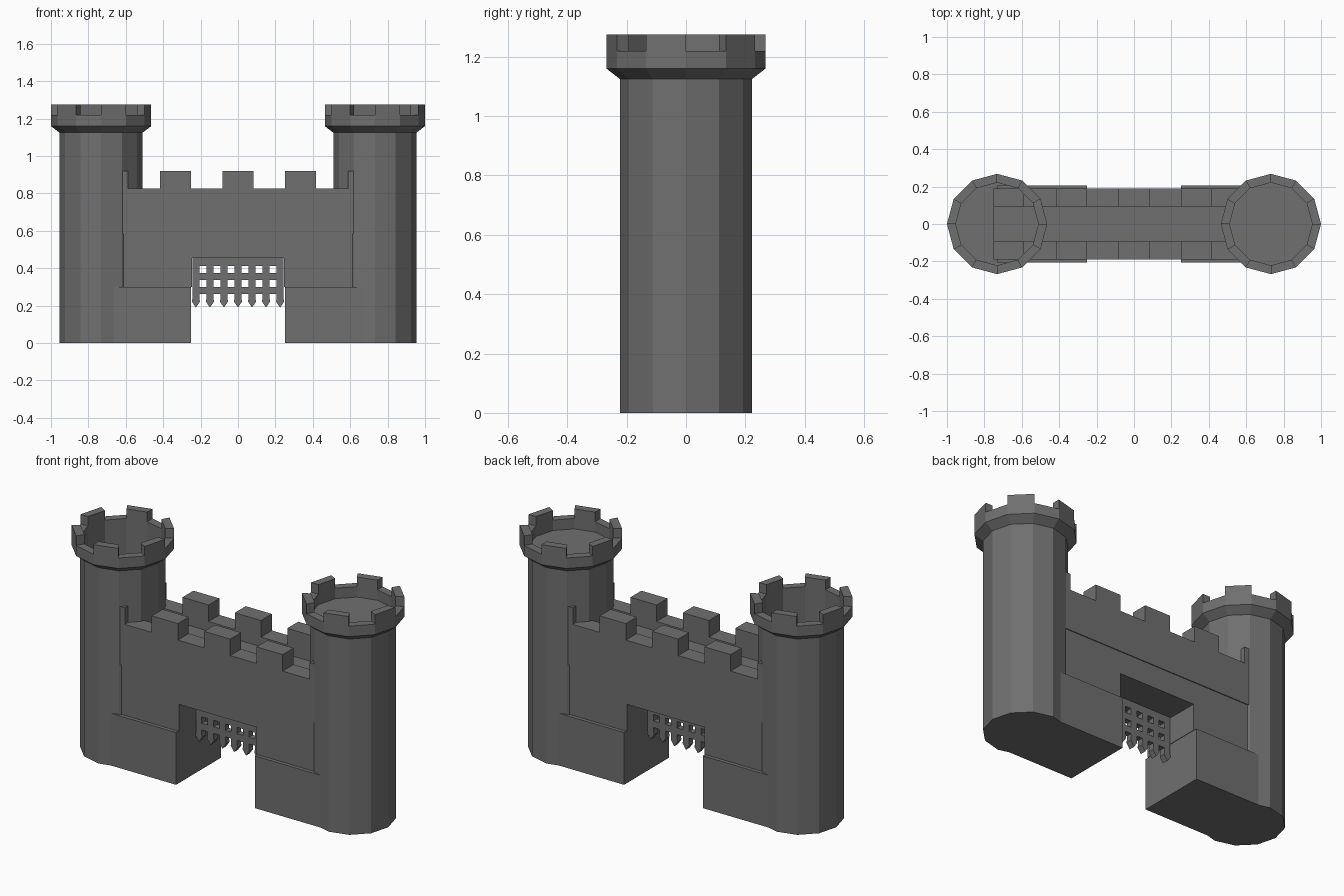
import bpy
import bmesh
from math import cos, sin, radians

default = bpy.data.objects.get("Cube")
if default:
    bpy.data.objects.remove(default, do_unlink=True)

stone = bpy.data.materials.new("dark grey stone")
stone.use_nodes = True
GREY = (0.16, 0.16, 0.16, 1)
stone.diffuse_color = GREY
stone.node_tree.nodes["Principled BSDF"].inputs["Base Color"].default_value = GREY


def finish(name, bm):
    bmesh.ops.recalc_face_normals(bm, faces=bm.faces)
    mesh = bpy.data.meshes.new(name)
    bm.to_mesh(mesh)
    bm.free()
    mesh.materials.append(stone)
    obj = bpy.data.objects.new(name, mesh)
    bpy.context.collection.objects.link(obj)
    return obj


def add_prism(bm, outline, y0, y1):
    """Extrude an x-z outline from y0 to y1."""
    front = [bm.verts.new((x, y0, z)) for x, z in outline]
    back = [bm.verts.new((x, y1, z)) for x, z in outline]
    bm.faces.new(front)
    bm.faces.new(back[::-1])
    n = len(outline)
    for i in range(n):
        j = (i + 1) % n
        bm.faces.new((front[i], back[i], back[j], front[j]))


def rect(x0, x1, z0, z1):
    return [(x0, z0), (x1, z0), (x1, z1), (x0, z1)]


def prism(name, outline, y0, y1):
    bm = bmesh.new()
    add_prism(bm, outline, y0, y1)
    return finish(name, bm)


# Towers: twelve-sided shaft with a flared, crenellated head
SIDES = 12
SHAFT, HEAD, INNER = 0.2225, 0.268, 0.221
NECK, FLARE, RIM, TOP = 1.125, 1.16, 1.22, 1.275


def corner(bm, cx, r, i, z):
    a = radians(360 / SIDES * i)
    return bm.verts.new((cx + r * cos(a), r * sin(a), z))


def tower(name, cx, has_floor):
    bm = bmesh.new()
    profile = [(SHAFT, 0), (SHAFT, NECK), (HEAD, FLARE), (HEAD, RIM),
               (INNER, RIM), (INNER, FLARE)]
    if not has_floor:
        profile.append((INNER, NECK))
    rings = [[corner(bm, cx, r, i, z) for i in range(SIDES)] for r, z in profile]
    for low, high in zip(rings, rings[1:]):
        for i in range(SIDES):
            j = (i + 1) % SIDES
            bm.faces.new((low[i], low[j], high[j], high[i]))
    bm.faces.new(rings[0][::-1])
    if has_floor:
        bm.faces.new(rings[-1])
    # Merlons on every other side
    for i in range(1, SIDES, 2):
        low, high = [[corner(bm, cx, r, k, z) for r, k in
                      ((INNER, i), (HEAD, i), (HEAD, i + 1), (INNER, i + 1))]
                     for z in (RIM, TOP)]
        bm.faces.new(high)
        for a in range(4):
            b = (a + 1) % 4
            bm.faces.new((low[a], low[b], high[b], high[a]))
    return finish(name, bm)


tower("left_tower", 0.732, True)
tower("right_tower", -0.732, False)

# Plinths either side of the gateway
END, GATE, ARCH, STEP, COURSE = 0.75, 0.247, 0.455, 0.3, 0.585
prism("left_plinth", rect(0.25, 0.73, 0, STEP), -0.205, 0.205)
prism("right_plinth", rect(-0.73, -0.25, 0, STEP), -0.205, 0.205)

# Lower wall bridging the gateway
prism("lower_wall", [(-END, STEP), (-GATE, STEP), (-GATE, ARCH), (GATE, ARCH),
                     (GATE, STEP), (END, STEP), (END, COURSE), (-END, COURSE)],
      -0.184, 0.184)

# Walkway between the two parapets
prism("walkway", rect(-END, END, COURSE, 0.77), -0.09, 0.09)

# Crenellated parapets, front and back
LOW, HIGH = 0.825, 0.92
outline = [(-END, COURSE), (END, COURSE), (END, HIGH), (0.587, HIGH), (0.587, LOW)]
for c in (0.333, 0, -0.333):
    a, b = c + 0.083, c - 0.083
    outline += [(a, LOW), (a, HIGH), (b, HIGH), (b, LOW)]
outline += [(-0.587, LOW), (-0.587, HIGH), (-END, HIGH)]
prism("front_parapet", outline, -0.189, -0.09)
prism("back_parapet", outline, 0.09, 0.189)

# Portcullis: pointed uprights joined by crossbars
bm = bmesh.new()
PITCH, HALF = 0.075, 0.019
Y0, Y1 = -0.035, 0.0
for i in range(-3, 4):
    x = i * PITCH
    add_prism(bm, [(x - HALF, ARCH), (x - HALF, 0.235), (x - 0.022, 0.222), (x, 0.19),
                   (x + 0.022, 0.222), (x + HALF, 0.235), (x + HALF, ARCH)], Y0, Y1)
    if i < 3:
        for z0, z1 in ((0.262, 0.3), (0.337, 0.375), (0.412, ARCH)):
            add_prism(bm, rect(x + HALF, x + PITCH - HALF, z0, z1), Y0, Y1)
finish("portcullis", bm)
